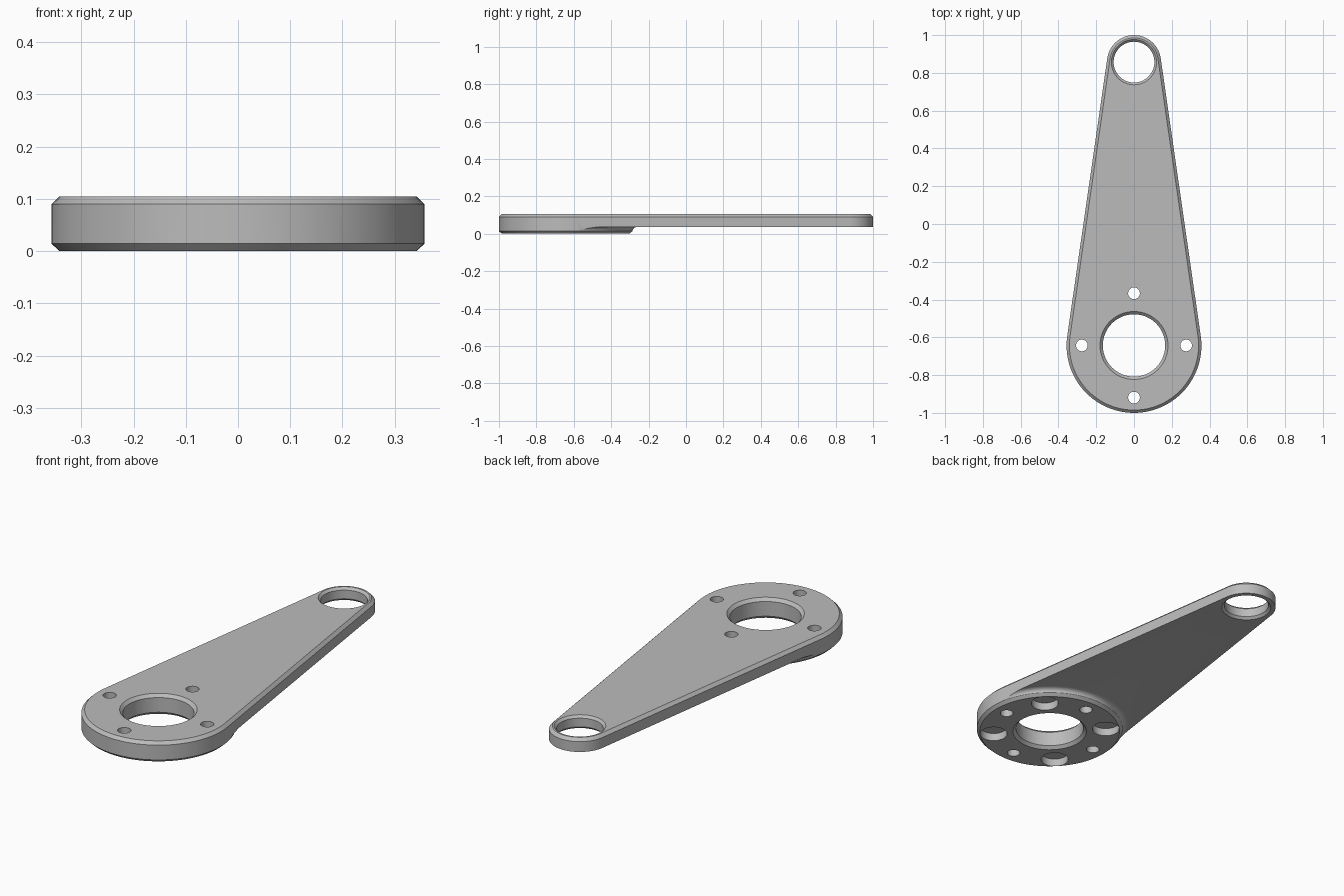
import bpy, bmesh
from math import sin, cos, asin, pi, radians

if "Cube" in bpy.data.objects:
    bpy.data.objects.remove(bpy.data.objects["Cube"], do_unlink=True)

HUB_Y, HUB_R = -0.643, 0.357
TIP_Y, TIP_R = 0.857, 0.143
TOP, ARM_Z, BEVEL = 0.105, 0.037, 0.015

metal = bpy.data.materials.new("grey metal")
metal.use_nodes = True
grey = (0.5, 0.5, 0.5, 1)
metal.diffuse_color = grey
metal.node_tree.nodes["Principled BSDF"].inputs["Base Color"].default_value = grey


def loft(name, rings):
    """Closed solid through equal rings of points, capped at both ends."""
    bm = bmesh.new()
    loops = [[bm.verts.new(p) for p in ring] for ring in rings]
    n = len(loops[0])
    for a, b in zip(loops, loops[1:]):
        for i in range(n):
            j = (i + 1) % n
            bm.faces.new((a[i], a[j], b[j], b[i]))
    bm.faces.new(loops[0])
    bm.faces.new(loops[-1])
    bmesh.ops.recalc_face_normals(bm, faces=bm.faces)
    mesh = bpy.data.meshes.new(name)
    bm.to_mesh(mesh)
    bm.free()
    mesh.materials.append(metal)
    obj = bpy.data.objects.new(name, mesh)
    bpy.context.collection.objects.link(obj)
    return obj


def lathe(name, x, y, profile, n=64):
    """Turned solid from (radius, height) pairs."""
    return loft(name, [[(x + r * cos(2 * pi * i / n), y + r * sin(2 * pi * i / n), z)
                        for i in range(n)] for r, z in profile])


def outline(z, inset=0.0, n=48):
    """Two round ends joined by tangent lines."""
    a = asin((HUB_R - TIP_R) / (TIP_Y - HUB_Y))
    pts = []
    for y, r, start, end in ((TIP_Y, TIP_R, a, pi - a), (HUB_Y, HUB_R, pi - a, 2 * pi + a)):
        for i in range(n + 1):
            t = start + (end - start) * i / n
            pts.append(((r - inset) * cos(t), y + (r - inset) * sin(t), z))
    return pts


def boolean(target, tool, operation):
    mod = target.modifiers.new(tool.name, "BOOLEAN")
    mod.object, mod.operation, mod.solver = tool, operation, "EXACT"
    tool.hide_render = True
    tools.append(tool)


tools = []

# Tapered arm with a bevelled top rim
arm = loft("lever_arm", [outline(-0.1), outline(TOP - BEVEL), outline(TOP, BEVEL)])

# Underside: raised hub disc, bevelled, with a fillet running into the arm
fillet = [(0.3575 + 0.027 * (1 - cos(t)), BEVEL + (ARM_Z - BEVEL) * sin(t))
          for t in (radians(15 * k) for k in range(7))]
underside = lathe("underside_shape", 0, HUB_Y,
                  [(HUB_R - BEVEL, 0)] + fillet + [(3, ARM_Z), (3, 0.3)], 128)
boolean(arm, underside, "INTERSECT")


def bevelled_hole(name, y, r, bottom, chamfer):
    e = 0.05
    boolean(arm, lathe(name, 0, y, [
        (r + chamfer + e, bottom - e), (r, bottom + chamfer),
        (r, TOP - chamfer), (r + chamfer + e, TOP + e)]), "DIFFERENCE")


# Large bores
bevelled_hole("hub_bore", HUB_Y, 0.165, 0, 0.015)
bevelled_hole("tip_bore", TIP_Y, 0.108, ARM_Z, 0.012)

# Through bolt holes, with blind pockets between them on the underside
for k in range(4):
    for name, t, r, height in (("bolt_hole", k * pi / 2, 0.031, 0.2),
                               ("blind_pocket", (k + 0.5) * pi / 2, 0.066, 0.04)):
        boolean(arm, lathe(name, 0.276 * cos(t), HUB_Y + 0.276 * sin(t),
                           [(r, -0.1), (r, height)], 40), "DIFFERENCE")

# Bake the cuts and drop the cutters
bpy.context.view_layer.update()
result = bpy.data.meshes.new_from_object(arm.evaluated_get(bpy.context.evaluated_depsgraph_get()))
arm.modifiers.clear()
arm.data = result
for tool in tools:
    bpy.data.objects.remove(tool, do_unlink=True)

bpy.ops.object.select_all(action="DESELECT")
arm.select_set(True)
bpy.context.view_layer.objects.active = arm
bpy.ops.object.shade_smooth_by_angle(angle=radians(25))
